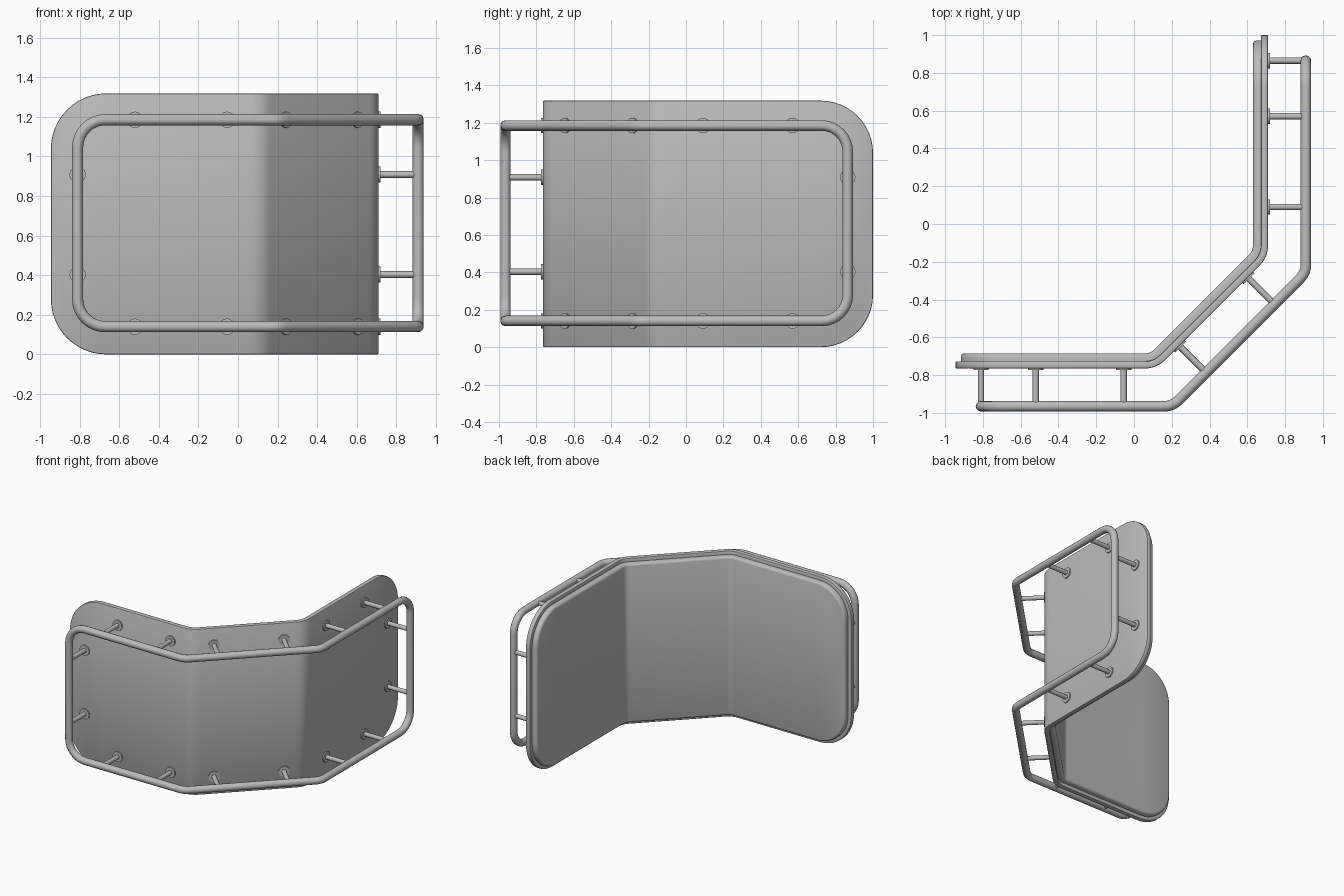
import bpy, bmesh, math
from mathutils import Vector

if "Cube" in bpy.data.objects:
    bpy.data.objects.remove(bpy.data.objects["Cube"])

H = 1.318                      # panel height
X_END, Y_END = -0.945, 1.0     # free ends of the two arms
FRONT, SIDE, DIAG = -0.765, 0.71, 0.885   # outer faces: y, x, x - y
CORNER, BEND = 0.28, 0.15

grey = bpy.data.materials.new("plain grey")
grey.diffuse_color = (0.5, 0.5, 0.5, 1)
grey.use_nodes = True
grey.node_tree.nodes["Principled BSDF"].inputs["Base Color"].default_value = grey.diffuse_color


def finish(ob, angle=35):
    ob.data.materials.clear()
    ob.data.materials.append(grey)
    bpy.ops.object.select_all(action='DESELECT')
    ob.select_set(True)
    bpy.context.view_layer.objects.active = ob
    bpy.ops.object.shade_smooth_by_angle(angle=math.radians(angle))


def bends(d, radius, n=6):
    """Plan points of both 45 degree bends, d inward from the outer face."""
    y, x, k = FRONT + d, SIDE - d, DIAG - d * math.sqrt(2)
    t = radius * math.tan(math.pi / 8)
    centres = [(k + y - t, y + radius, -90), (x - radius, x - k + t, -45)]
    pts = []
    for cx, cy, start in centres:
        for j in range(n + 1):
            a = math.radians(start + 45 * j / n)
            pts.append((cx + radius * math.cos(a), cy + radius * math.sin(a)))
    return pts


# Bent panel: rings of (inset, depth) form the flange and the thick pad behind it
def ring(inset, d, n=12):
    cols = []
    r = CORNER - inset
    arc = [(r * math.cos(math.pi / 2 * k / n), r * math.sin(math.pi / 2 * k / n))
           for k in range(n + 1)]
    for c, s in arc:
        cols.append((X_END + CORNER - c, FRONT + d, CORNER - s))
    for x, y in bends(d, BEND - d):
        cols.append((x, y, inset))
    for c, s in reversed(arc):
        cols.append((SIDE - d, Y_END - CORNER + c, CORNER - s))
    return cols


profile = [(0.006, 0), (0.002, 0.002), (0, 0.006), (0, 0.032), (0.002, 0.036),
           (0.006, 0.038), (0.028, 0.038), (0.028, 0.062), (0.031, 0.071),
           (0.037, 0.077), (0.046, 0.08)]
bm = bmesh.new()
rings = []
for inset, d in profile:
    cols = ring(inset, d)
    low = [bm.verts.new(c) for c in cols]
    high = [bm.verts.new((x, y, H - z)) for x, y, z in cols]
    rings.append((low, high))
for (l0, h0), (l1, h1) in zip(rings, rings[1:]):
    a, b = l0 + h0[::-1], l1 + h1[::-1]
    for i in range(len(a)):
        j = (i + 1) % len(a)
        bm.faces.new((a[i], a[j], b[j], b[i]))
for low, high in (rings[0], rings[-1]):
    for i in range(len(low) - 1):
        bm.faces.new((low[i], low[i + 1], high[i + 1], high[i]))
bmesh.ops.recalc_face_normals(bm, faces=bm.faces)
mesh = bpy.data.meshes.new("bent_panel")
bm.to_mesh(mesh)
bm.free()
panel = bpy.data.objects.new("bent_panel", mesh)
bpy.context.collection.objects.link(panel)
finish(panel)

# Tubular guard rail: closed loop following the panel
GAP, TUBE, RC = 0.2, 0.028, 0.14
Z0, Z1 = 0.14, 1.185
RX, RY = -0.81, 0.865
half = []
for k in range(9):
    a = math.pi / 2 * k / 8
    half.append((RX + RC * (1 - math.cos(a)), FRONT - GAP, Z0 + RC * (1 - math.sin(a))))
half += [(x, y, Z0) for x, y in bends(-GAP, 0.1, 4)]
for k in range(9):
    a = math.pi / 2 * k / 8
    half.append((SIDE + GAP, RY - RC * (1 - math.sin(a)), Z0 + RC * (1 - math.cos(a))))
loop = half + [(x, y, Z0 + Z1 - z) for x, y, z in reversed(half)]
curve = bpy.data.curves.new("guard_rail", 'CURVE')
curve.dimensions = '3D'
curve.bevel_depth = TUBE
curve.bevel_resolution = 4
spline = curve.splines.new('POLY')
spline.points.add(len(loop) - 1)
for p, co in zip(spline.points, loop):
    p.co = (*co, 1)
spline.use_cyclic_u = True
rail = bpy.data.objects.new("guard_rail", curve)
bpy.context.collection.objects.link(rail)
bpy.context.view_layer.objects.active = rail
rail.select_set(True)
bpy.ops.object.convert(target='MESH')
finish(bpy.context.view_layer.objects.active, 50)


# Standoffs: a rod and a round foot plate between panel and rail
def cylinder(name, base, direction, radius, length):
    bpy.ops.mesh.primitive_cylinder_add(
        vertices=20, radius=radius, depth=length,
        location=base + direction * length / 2,
        rotation=direction.to_track_quat('Z', 'Y').to_euler())
    ob = bpy.context.object
    ob.name = name
    finish(ob)


out_front, out_side = Vector((0, -1, 0)), Vector((1, 0, 0))
out_diag = Vector((1, -1, 0)).normalized()
mounts = []
for z in (Z0, Z1):
    mounts += [(x, FRONT, z, out_front) for x in (-0.52, -0.055)]
    mounts += [(x, x - DIAG, z, out_diag) for x in (0.24, 0.602)]
    mounts += [(SIDE, y, z, out_side) for y in (0.09, 0.57)]
for z in (0.403, 0.908):
    mounts += [(RX, FRONT, z, out_front), (SIDE, RY, z, out_side)]
for x, y, z, n in mounts:
    base = Vector((x, y, z))
    cylinder("standoff_rod", base, n, 0.017, GAP)
    cylinder("standoff_foot", base - n * 0.003, n, 0.041, 0.012)
